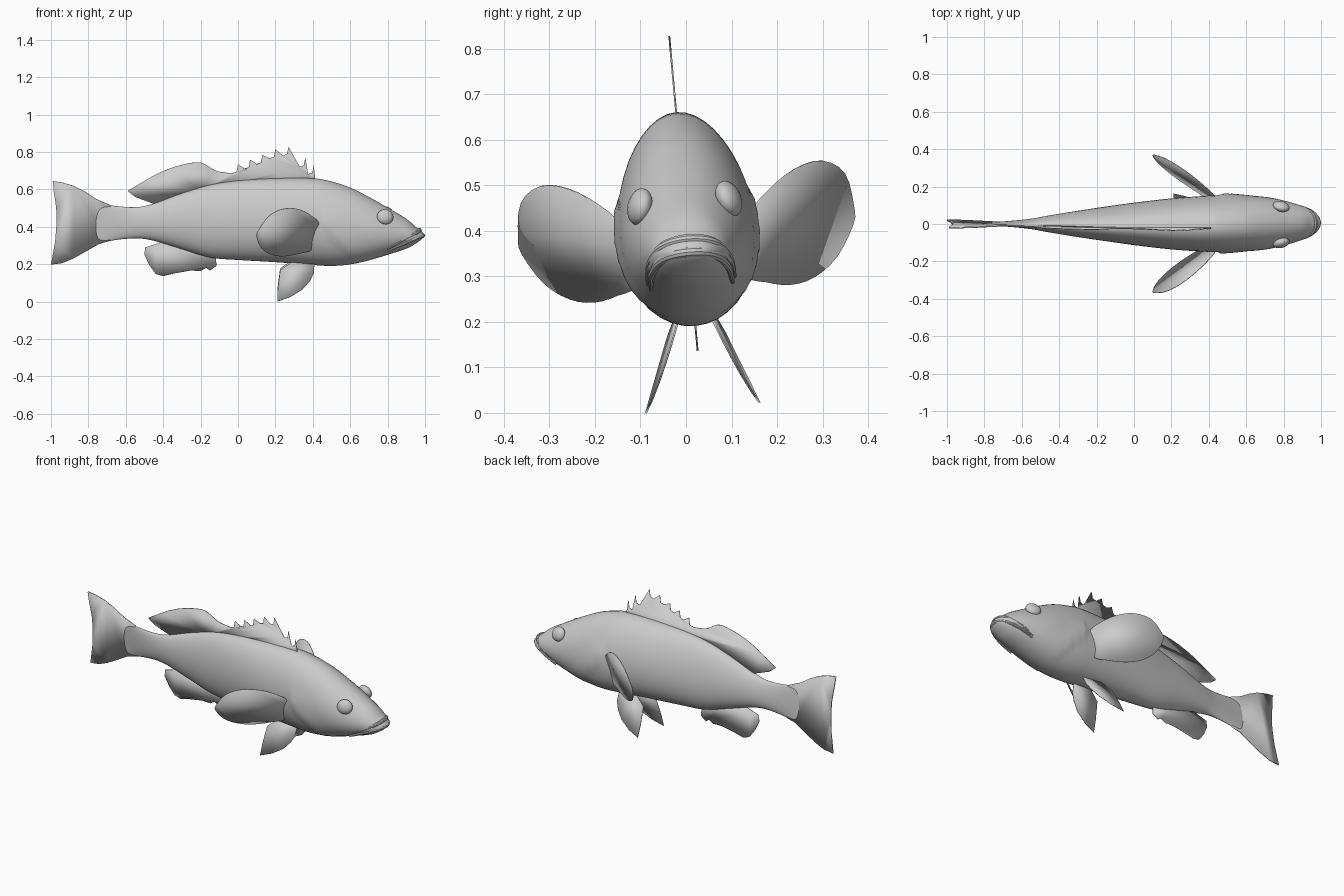
import bpy
import bmesh
from math import sin, cos, pi, radians
from mathutils import Matrix, Vector

default_cube = bpy.data.objects.get("Cube")
if default_cube:
    bpy.data.objects.remove(default_cube, do_unlink=True)

# One plain grey for the whole fish
grey = bpy.data.materials.new("plain grey")
grey.use_nodes = True
grey_colour = (.6, .6, .6, 1)
grey.diffuse_color = grey_colour
grey.node_tree.nodes["Principled BSDF"].inputs["Base Color"].default_value = grey_colour

# The symmetric fish leans slightly about its long axis
pivot = Matrix.Translation((0, 0, .42))
lean = pivot @ Matrix.Rotation(.09, 4, 'X') @ pivot.inverted()
flip = Matrix.Scale(-1, 4, (0, 1, 0))
other_side = lean @ flip @ lean.inverted()


def spline(points, steps, closed=False):
    """Smooth curve through points of any dimension."""
    pts = [Vector(p) for p in points]
    count = len(pts)

    def at(i):
        return pts[i % count] if closed else pts[min(max(i, 0), count - 1)]

    result = []
    for i in range(count if closed else count - 1):
        a, b, c, d = at(i - 1), at(i), at(i + 1), at(i + 2)
        for s in range(steps):
            t = s / steps
            result.append(b + (c - a) * (t / 2)
                          + (a * 2 - b * 5 + c * 4 - d) * (t * t / 2)
                          + (b * 3 - a - c * 3 + d) * (t * t * t / 2))
    if not closed:
        result.append(pts[-1])
    return result


def finish(name, bm, matrix):
    """Place the mesh, then turn it into a smooth grey object."""
    bm.transform(matrix)
    bmesh.ops.recalc_face_normals(bm, faces=bm.faces)
    mesh = bpy.data.meshes.new(name)
    bm.to_mesh(mesh)
    bm.free()
    mesh.materials.append(grey)
    obj = bpy.data.objects.new(name, mesh)
    bpy.context.collection.objects.link(obj)
    bpy.ops.object.select_all(action='DESELECT')
    obj.select_set(True)
    bpy.context.view_layer.objects.active = obj
    bpy.ops.object.shade_smooth_by_angle(angle=radians(35))
    return obj


def loft(name, rings, matrix):
    """Skin a list of closed rings and cap both ends."""
    bm = bmesh.new()
    loops = [[bm.verts.new(p) for p in ring] for ring in rings]
    size = len(loops[0])
    for first, second in zip(loops, loops[1:]):
        for i in range(size):
            j = (i + 1) % size
            bm.faces.new((first[i], first[j], second[j], second[i]))
    bm.faces.new(loops[0])
    bm.faces.new(loops[-1])
    return finish(name, bm, matrix)


def fin(name, outline, side, matrix, thickness=.004):
    """Thin sheet; side(x, z) gives the sideways position."""
    bm = bmesh.new()
    bm.faces.new([bm.verts.new((x, side(x, z), z)) for x, z in outline])
    obj = finish(name, bm, matrix)
    solid = obj.modifiers.new("thickness", 'SOLIDIFY')
    solid.thickness = thickness
    solid.offset = 0
    return obj


def middle(x, z):
    return 0


# Body stations: position, back height, belly height, half width
stations = [
    (-.76, .53, .3, .004), (-.68, .515, .325, .012), (-.55, .505, .338, .027),
    (-.45, .525, .325, .045), (-.3, .58, .28, .069), (-.15, .625, .235, .091),
    (0, .648, .222, .112), (.2, .66, .21, .135), (.4, .66, .195, .149),
    (.5, .643, .19, .151), (.6, .61, .198, .148), (.7, .56, .22, .14),
    (.8, .503, .25, .12), (.9, .443, .283, .09), (.95, .4, .31, .068),
    (.98, .378, .332, .045), (.992, .364, .345, .02)]


def gill_bulge(x, z):
    """Raised rear edge of the gill cover, fading toward the head."""
    edge = .45 + max(0, .42 - z) * .85
    ahead = x - edge
    if z > .47 or ahead < 0 or ahead > .14:
        return 0
    return .009 * (1 - ahead / .14)


rings = []
for x, top, bottom, width in spline(stations, 5):
    ring = []
    for k in range(40):
        angle = 2 * pi * k / 40
        z = (top + bottom) / 2 + (top - bottom) / 2 * sin(angle)
        wide = width * (1 - .1 * sin(angle)) + gill_bulge(x, z)
        ring.append((x, wide * cos(angle), z))
    rings.append(ring)
loft("body", rings, lean)

# Tail fin
tail = [(-.68, .515), (-.76, .55), (-.82, .59), (-.88, .62), (-.94, .638),
        (-.99, .645), (-.985, .59), (-.972, .5), (-.97, .42), (-.978, .32),
        (-1, .197), (-.94, .205), (-.88, .23), (-.8, .275), (-.74, .31),
        (-.68, .325)]
fin("tail_fin", tail, middle, lean, .008)

# Back fin: spiny front half, then a soft rear lobe
spines = [(.405, .73), (.36, .77), (.27, .83), (.2, .815),
          (.13, .785), (.065, .76), (0, .735)]
back = [(.415, .64)]
for x, z in spines:
    back += [(x, z), (x - .008, z - .04), (x - .03, z - .047)]
back += spline([(-.06, .69), (-.12, .702), (-.19, .742), (-.25, .743),
                (-.35, .718), (-.45, .675), (-.59, .592)], 3)
back += [(-.55, .56), (-.45, .523), (-.4, .515), (-.2, .59), (0, .63)]
fin("back_fin", [tuple(p) for p in back], middle, lean)

# Fin under the rear belly
belly = [(-.12, .26), (-.115, .19), (-.15, .165), (-.17, .18), (-.2, .163),
         (-.255, .165), (-.34, .15), (-.4, .135), (-.44, .147), (-.475, .195),
         (-.5, .25), (-.497, .29), (-.445, .305), (-.38, .33), (-.25, .3)]
fin("rear_belly_fin", belly, middle, lean)

# Paired fins, shaped on the right and reflected to the left
paddle = spline([(.435, .405), (.4, .455), (.33, .492), (.25, .498),
                 (.17, .462), (.115, .39), (.1, .35), (.125, .285),
                 (.18, .25), (.25, .243), (.33, .258), (.4, .285)], 3, True)
pelvic = [(.41, .22), (.405, .15), (.385, .11), (.345, .065), (.28, .025),
          (.21, 0), (.213, .07), (.225, .165), (.25, .185), (.3, .22)]


def paddle_side(x, z):
    return -.26 + .73 * (x - .25) - .47 * (z - .37)


def pelvic_side(x, z):
    return -.085 + .28 * z + .07 * (x - .25)


# Eyes, slightly turned with the cheek
for label, place, mirror in (("right", Matrix.Identity(4), flip),
                             ("left", other_side, Matrix.Identity(4))):
    fin(label + "_side_fin", paddle, paddle_side, place)
    fin(label + "_pelvic_fin", pelvic, pelvic_side, place)
    bm = bmesh.new()
    bmesh.ops.create_uvsphere(bm, u_segments=20, v_segments=12, radius=1)
    seat = (Matrix.Translation((.787, .098, .462))
            @ Matrix.Rotation(-.25, 4, 'Z') @ Matrix.Rotation(.3, 4, 'X')
            @ Matrix.Diagonal((.045, .026, .041, 1)))
    finish(label + "_eye", bm, lean @ mirror @ seat)


def lip(name, half, radius):
    """Tapered round band wrapping the snout."""
    path = spline(half + [(x, -y, z) for x, y, z in reversed(half[:-1])], 5)
    bands = []
    for i, centre in enumerate(path):
        ahead = path[min(i + 1, len(path) - 1)] - path[max(i - 1, 0)]
        across = ahead.cross(Vector((0, 0, 1))).normalized()
        up = across.cross(ahead).normalized()
        size = radius * (.35 + .65 * sin(pi * i / (len(path) - 1)))
        bands.append([centre + (across * cos(pi * k / 5)
                                + up * sin(pi * k / 5)) * size
                      for k in range(10)])
    loft(name, bands, lean)


# Mouth
lip("upper_lip", [(.8, .096, .29), (.88, .088, .335),
                  (.95, .056, .37), (.972, 0, .382)], .011)
lip("lower_lip", [(.8, .09, .278), (.88, .084, .313),
                  (.955, .054, .343), (.988, 0, .353)], .012)
